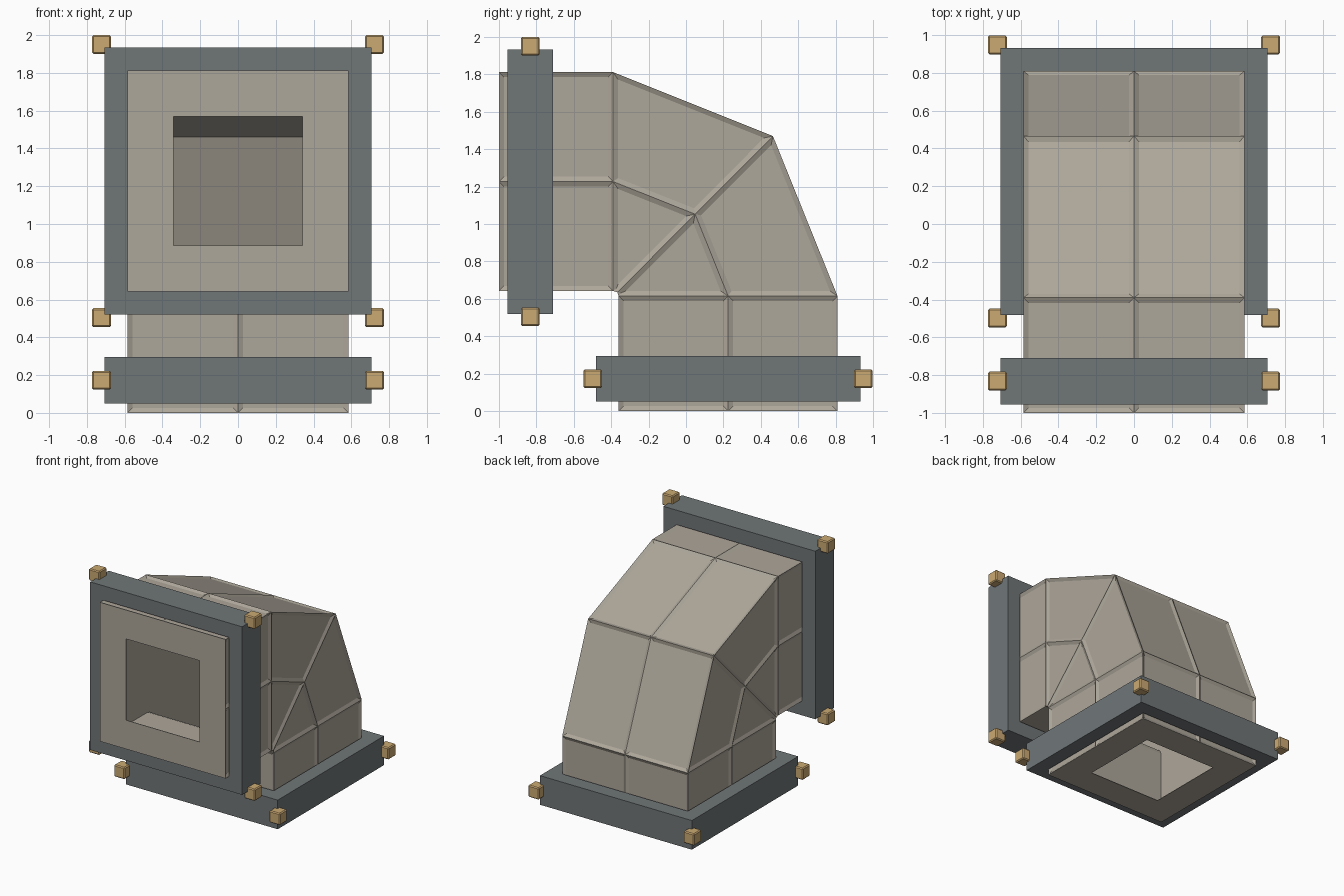
import bpy, bmesh
from mathutils import Vector

cube = bpy.data.objects.get("Cube")
if cube:
    bpy.data.objects.remove(cube, do_unlink=True)


def material(name, rgb):
    m = bpy.data.materials.new(name)
    m.use_nodes = True
    m.diffuse_color = (*rgb, 1)
    m.node_tree.nodes["Principled BSDF"].inputs["Base Color"].default_value = (*rgb, 1)
    return m


DUCT = material("warm grey panel", (0.42, 0.385, 0.325))
FRAME = material("slate grey metal", (0.16, 0.18, 0.187))
BRASS = material("brass", (0.60, 0.40, 0.17))

HALF = 0.585          # half width of the square duct
FRONT_Z = 1.227       # height of the front opening's centre
BASE_Y = 0.225        # depth of the bottom opening's centre


def finish(bm, name, mat):
    mesh = bpy.data.meshes.new(name)
    bm.to_mesh(mesh)
    bm.free()
    mesh.materials.append(mat)
    obj = bpy.data.objects.new(name, mesh)
    bpy.context.collection.objects.link(obj)
    return obj


# Inner and outer (y, z) points of each ring along the elbow
RINGS = [((-1, 0.642), (-1, 1.812)),
         ((-0.39, 0.642), (-0.39, 1.812)),
         ((-0.367, 0.635), (0.465, 1.47)),
         ((-0.36, 0.615), (0.81, 0.615)),
         ((-0.36, 0), (0.81, 0))]


def elbow(shrink=0.0):
    """Open square tube with two faces per side, swept through the rings."""
    bm = bmesh.new()
    loops = []
    for inner, outer in RINGS:
        a, b = Vector((0, *inner)), Vector((0, *outer))
        step = (b - a).normalized() * shrink
        a, b = a + step, b - step
        w = Vector((HALF - shrink, 0, 0))
        corners = [a - w, a + w, b + w, b - w]
        loop = []
        for i, p in enumerate(corners):
            loop += [bm.verts.new(p), bm.verts.new((p + corners[(i + 1) % 4]) / 2)]
        loops.append(loop)
    for r, s in zip(loops, loops[1:]):
        for i in range(8):
            j = (i + 1) % 8
            bm.faces.new((r[i], r[j], s[j], s[i]))
    bmesh.ops.recalc_face_normals(bm, faces=bm.faces)
    # make sure the side at +x looks outward
    side = max(bm.faces, key=lambda f: f.calc_center_median().x)
    if side.normal.x < 0:
        bmesh.ops.reverse_faces(bm, faces=bm.faces)
    return bm


# Duct skin with shallow sunken panels
bm = elbow()
panels = [f for f in bm.faces if f.calc_area() > 0.02]
bmesh.ops.inset_individual(bm, faces=panels, thickness=0.027, use_even_offset=True)
for f in panels:
    shift = f.normal * -0.013
    for v in f.verts:
        v.co += shift
finish(bm, "duct_skin", DUCT)

# Smooth inner lining
bm = elbow(0.015)
bmesh.ops.reverse_faces(bm, faces=bm.faces)
finish(bm, "duct_lining", DUCT)


def square_ring(name, mat, outer, inner, depth, place):
    """Square ring of the given depth; place maps (u, v, d) to a position."""
    bm = bmesh.new()
    signs = [(-1, -1), (1, -1), (1, 1), (-1, 1)]
    loops = [[bm.verts.new(place(u * s, v * s, d)) for u, v in signs]
             for s, d in ((outer, 0), (outer, depth), (inner, depth), (inner, 0))]
    count = 4 if depth else 1
    for k in range(count):
        a, b = loops[k - 1], loops[k]
        for i in range(4):
            j = (i + 1) % 4
            bm.faces.new((a[i], a[j], b[j], b[i]))
    bmesh.ops.recalc_face_normals(bm, faces=bm.faces)
    return finish(bm, name, mat)


def at_front(start):
    return lambda u, v, d: Vector((u, start + d, FRONT_Z + v))


def at_base(start):
    return lambda u, v, d: Vector((u, BASE_Y + v, start + d))


# Thin end plates with square openings, and the collars round the duct
for end, place, plate, collar in (("front", at_front, -1, -0.955),
                                  ("base", at_base, 0, 0.05)):
    square_ring(end + "_end_plate", DUCT, HALF, 0.342, 0.005, place(plate))
    square_ring(end + "_collar", FRAME, 0.707, HALF, 0.245, place(collar))

    # Bevelled brass blocks on the collar corners
    for side, u in (("right", -1), ("left", 1)):
        for row, v in (("low", -1), ("high", 1)):
            bm = bmesh.new()
            bmesh.ops.create_cube(bm, size=0.1)
            bmesh.ops.bevel(bm, geom=bm.edges[:], offset=0.008, segments=1,
                            affect='EDGES')
            block = finish(bm, f"{end}_corner_block_{side}_{row}", BRASS)
            block.location = place(collar)(u * 0.723, v * 0.723, 0.123)
